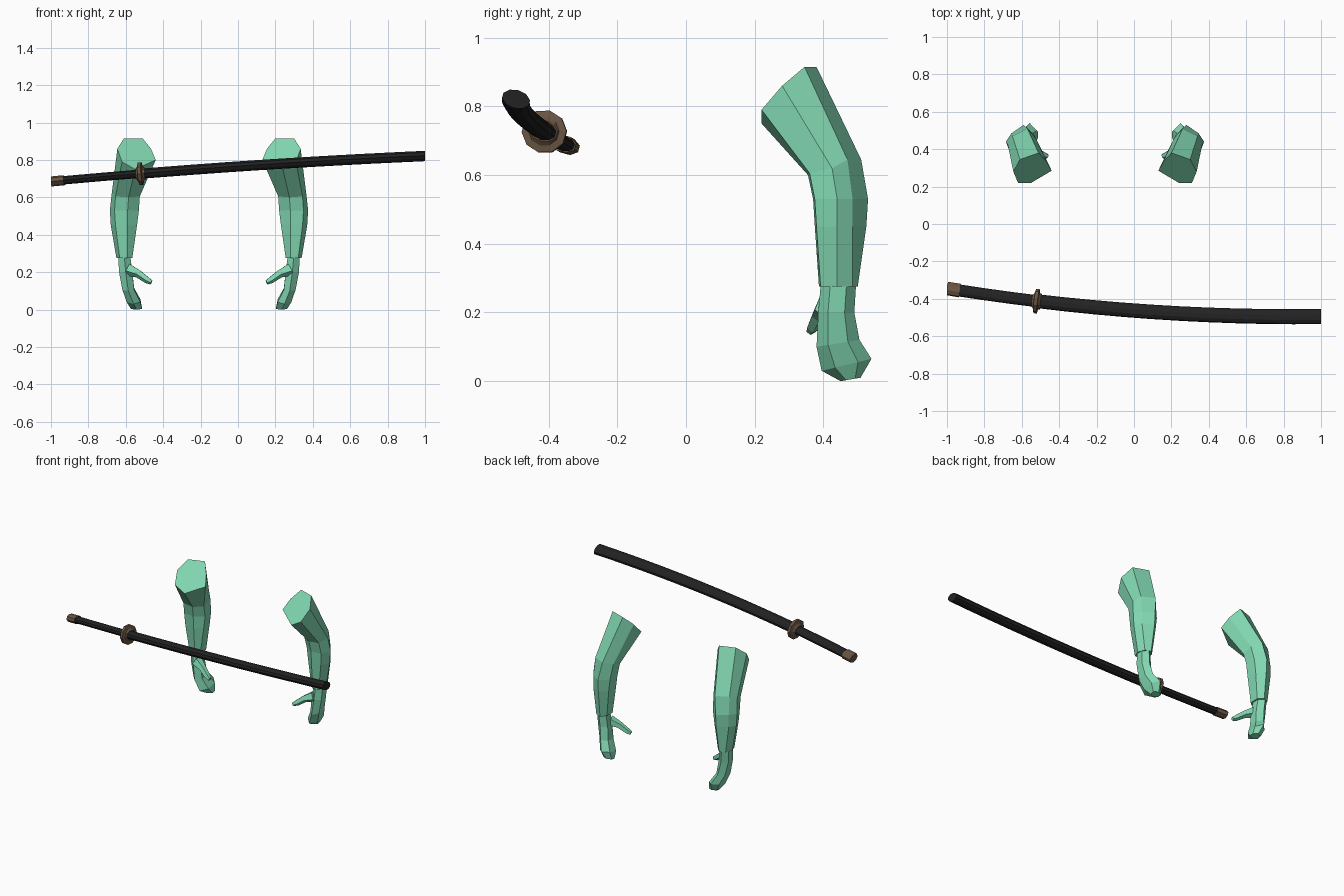
import bpy, bmesh, math
from mathutils import Vector

if "Cube" in bpy.data.objects:
    bpy.data.objects.remove(bpy.data.objects["Cube"])

MIRROR_X = -0.155  # plane halfway between the two arms


def material(name, colour):
    m = bpy.data.materials.new(name)
    m.diffuse_color = (*colour, 1)
    m.use_nodes = True
    m.node_tree.nodes["Principled BSDF"].inputs["Base Color"].default_value = m.diffuse_color
    return m


GREEN = material("mint_green", (0.22, 0.68, 0.44))
BLACK = material("lacquer_black", (0.016, 0.016, 0.016))
BROWN = material("bronze_brown", (0.14, 0.09, 0.055))


def loft(name, rings, mat, mirror=False):
    """Closed flat-shaded skin through rings of equal point count."""
    bm = bmesh.new()
    rows = []
    for ring in rings:
        pts = [Vector(p) for p in ring]
        if mirror:
            pts = [Vector((2 * MIRROR_X - p.x, p.y, p.z)) for p in pts]
        rows.append([bm.verts.new(p) for p in pts])
    n = len(rows[0])
    for a, b in zip(rows, rows[1:]):
        for i in range(n):
            j = (i + 1) % n
            bm.faces.new((a[i], a[j], b[j], b[i]))
    bm.faces.new(rows[0])
    bm.faces.new(rows[-1])
    bmesh.ops.recalc_face_normals(bm, faces=bm.faces)
    me = bpy.data.meshes.new(name)
    bm.to_mesh(me)
    bm.free()
    me.materials.append(mat)
    ob = bpy.data.objects.new(name, me)
    bpy.context.collection.objects.link(ob)
    return ob


# Arm: slanted shoulder cut, elbow bend, then forearm rings down to the wrist
def flat(z, *xy):
    return [(x, y, z) for x, y in xy]


ARM = [
    [(.20, .38, .915), (.30, .345, .915), (.335, .28, .86), (.31, .22, .79),
     (.24, .22, .75), (.13, .285, .80), (.155, .33, .86)],
    [(.26, .51, .645), (.34, .47, .645), (.365, .425, .62), (.345, .36, .605),
     (.275, .355, .60), (.215, .39, .605), (.215, .46, .625)],
    flat(.53, (.28, .53), (.345, .485), (.375, .44), (.35, .375),
         (.28, .37), (.22, .41), (.225, .48)),
    flat(.45, (.28, .525), (.345, .485), (.37, .44), (.345, .38),
         (.28, .375), (.23, .41), (.235, .48)),
    flat(.275, (.285, .50), (.322, .485), (.34, .44), (.322, .392),
         (.28, .387), (.255, .41), (.255, .47)),
]


# Hand: six-sided slices, front edge and back edge given as (y, z)
def slice6(front, back, x0, x1):
    f, b, m = Vector(front), Vector(back), (x0 + x1) / 2
    p, q = f.lerp(b, .27), f.lerp(b, .73)
    return [(m, *f), (x1, *p), (x1, *q), (m, *b), (x0, *q), (x0, *p)]


HAND = [
    slice6((.392, .28), (.495, .28), .265, .33),
    slice6((.385, .20), (.49, .20), .255, .326),
    slice6((.38, .10), (.505, .12), .245, .308),
    slice6((.395, .03), (.54, .065), .212, .285),
    slice6((.45, 0), (.508, .01), .203, .262),
]


# Thumb: tapering five-sided tube
def tube(centre, r, axis, n=5):
    axis = Vector(axis).normalized()
    u = axis.cross(Vector((0, 1, 0))).normalized()
    v = axis.cross(u)
    c = Vector(centre)
    return [c + r * (math.cos(t) * u + math.sin(t) * v)
            for t in (2 * math.pi * i / n for i in range(n))]


THUMB = [
    tube((.28, .41, .215), .037, (-1, -.2, -.5)),
    tube((.222, .387, .192), .023, (-1, -.3, -.6)),
    tube((.175, .37, .158), .019, (-1, -.3, -.6)),
    tube((.153, .363, .146), .013, (-1, -.2, -.5)),
]

for side, mirror in (("right", False), ("left", True)):
    loft(side + "_arm", ARM, GREEN, mirror)
    loft(side + "_hand", HAND, GREEN, mirror)
    loft(side + "_thumb", THUMB, GREEN, mirror)


# Sword: every part is a set of oval rings along one gently bowed path
def sword_ring(x, wide, thin, n=10):
    c = Vector((x, -.463 - .075 * x + .043 * x * x, .765 + .068 * x - .012 * x * x))
    t = Vector((1, -.075 + .086 * x, .068 - .024 * x)).normalized()
    w = Vector((0, -.96, .27))
    w = (w - t * w.dot(t)).normalized()
    h = t.cross(w)
    pts = []
    for i in range(n):
        a = 2 * math.pi * (i + .5) / n
        p = c + wide * math.cos(a) * w + thin * math.sin(a) * h
        p.x = max(-1, min(1, p.x))
        pts.append(p)
    return pts


def sword_part(name, stations, mat, n=10):
    return loft(name, [sword_ring(*s, n) for s in stations], mat)


sword_part("scabbard", [(-.52 + 1.52 * i / 10, .038 + .004 * i / 10, .027)
                        for i in range(11)], BLACK)
sword_part("grip", [(x, .033, .022) for x in (-.94, -.8, -.66, -.52)], BLACK)
sword_part("pommel", [(-1, .038, .026), (-.93, .038, .026)], BROWN, 8)
sword_part("hand_guard", [(-.545, .03, .028), (-.535, .045, .043), (-.53, .066, .063),
                          (-.512, .066, .063), (-.508, .045, .043), (-.498, .042, .031)],
           BROWN)
